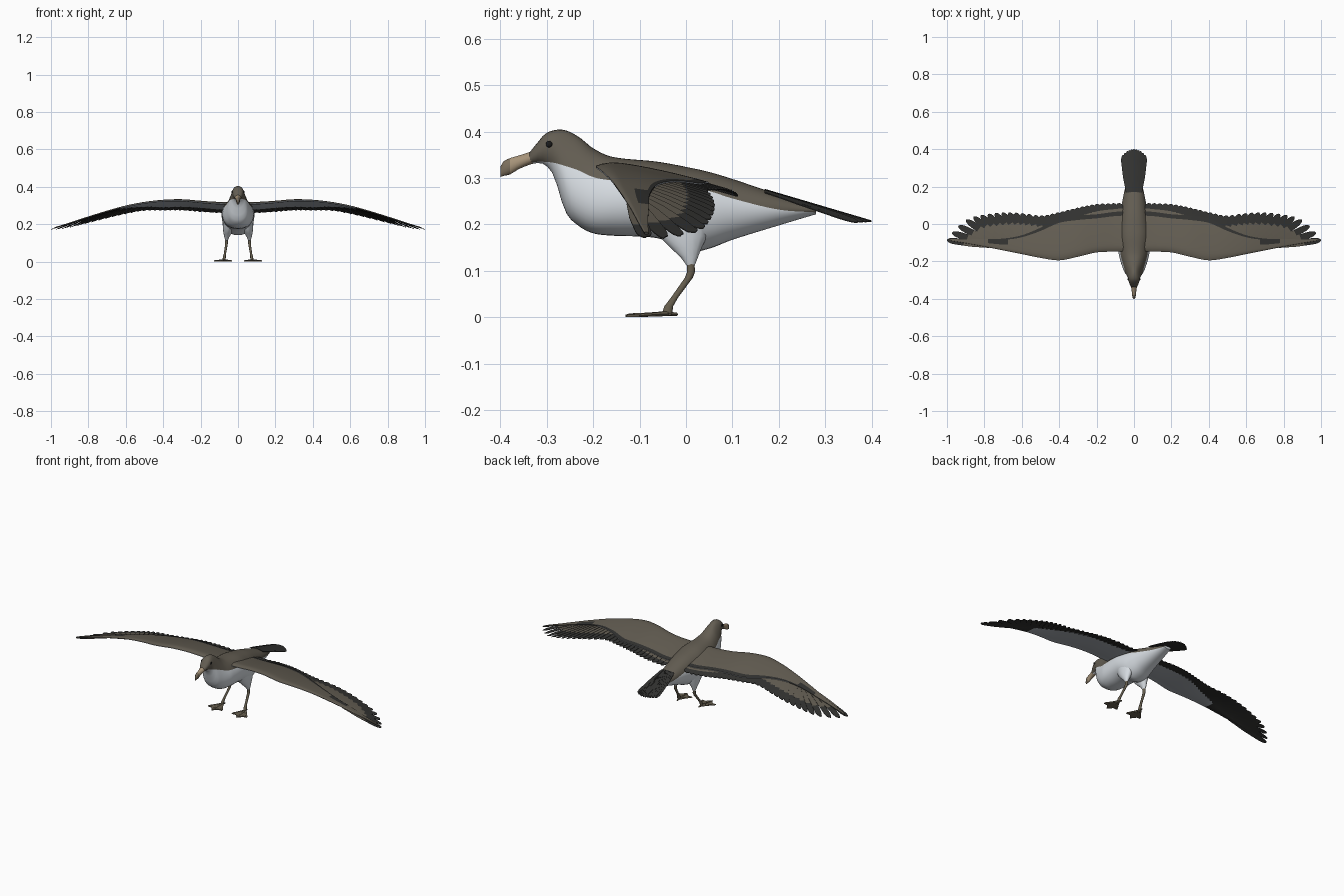
import bpy, bmesh, math
from mathutils import Vector

old = bpy.data.objects.get("Cube")
if old:
    bpy.data.objects.remove(old, do_unlink=True)


def material(name, *rgb):
    m = bpy.data.materials.new(name)
    m.use_nodes = True
    m.diffuse_color = (*rgb, 1)
    m.node_tree.nodes["Principled BSDF"].inputs["Base Color"].default_value = (*rgb, 1)
    return m


brown = material("grey brown plumage", .125, .11, .085)
dark = material("dark flight feather", .032, .032, .03)
white = material("white plumage", .68, .72, .76)
lining = material("wing lining grey", .42, .45, .49)
tan = material("tan beak", .38, .29, .19)
tip_brown = material("beak tip brown", .2, .16, .11)
leg_olive = material("olive leg", .13, .11, .075)
black = material("black eye", .01, .01, .01)


def smooth(keys, x, col=1):
    """Smooth interpolation through table rows, keyed on the first column."""
    x = min(max(x, keys[0][0]), keys[-1][0])
    i = max(k for k in range(len(keys) - 1) if keys[k][0] <= x)

    def slope(k):
        a, b = keys[max(k - 1, 0)], keys[min(k + 1, len(keys) - 1)]
        return (b[col] - a[col]) / (b[0] - a[0])
    p, q = keys[i], keys[i + 1]
    h = q[0] - p[0]
    t = (x - p[0]) / h
    u = 1 - t
    return (u * u * (1 + 2 * t) * p[col] + t * t * (1 + 2 * u) * q[col]
            + h * t * u * (u * slope(i) - t * slope(i + 1)))


def loft(bm, rings, rule=lambda i, j: 0):
    """Skin closed rings in order; rule(ring, side) picks the material."""
    vs = [[bm.verts.new(p) for p in r] for r in rings]
    n = len(vs[0])
    for i in range(len(vs) - 1):
        for j in range(n):
            k = (j + 1) % n
            f = bm.faces.new((vs[i][j], vs[i][k], vs[i + 1][k], vs[i + 1][j]))
            f.material_index = rule(i, j)
    for i, end in ((0, 0), (len(vs) - 2, -1)):
        bm.faces.new(vs[end]).material_index = rule(i, n // 2)


def finish(bm, name, mats, mirror=False, angle=50):
    bmesh.ops.recalc_face_normals(bm, faces=bm.faces)
    me = bpy.data.meshes.new(name)
    bm.to_mesh(me)
    bm.free()
    ob = bpy.data.objects.new(name, me)
    bpy.context.collection.objects.link(ob)
    for m in mats:
        me.materials.append(m)
    if mirror:
        ob.modifiers.new("Mirror", "MIRROR")
    bpy.ops.object.select_all(action="DESELECT")
    ob.select_set(True)
    bpy.context.view_layer.objects.active = ob
    bpy.ops.object.shade_smooth_by_angle(angle=math.radians(angle))
    return ob


# Body and head: y, top, bottom, upper half width, lower half width, colour line
BODY = [(-.34, .352, .328, .014, .013, .33), (-.325, .37, .332, .024, .02, .335),
        (-.305, .394, .329, .031, .026, .335), (-.285, .403, .305, .035, .032, .333),
        (-.26, .403, .228, .036, .06, .326), (-.23, .388, .196, .042, .077, .316),
        (-.2, .364, .181, .055, .086, .302), (-.16, .346, .176, .072, .09, .295),
        (-.06, .335, .17, .086, .089, .288), (.01, .322, .142, .084, .086, .28),
        (.05, .313, .148, .078, .078, .272), (.1, .298, .167, .068, .066, .256),
        (.2, .264, .198, .05, .042, .232), (.28, .236, .222, .028, .02, .226)]
UPPER, LOWER = 9, 12
rings = []
for s in range(61):
    y = -.34 + .62 * s / 60
    top, bot, wt, wb, line = (smooth(BODY, y, c) for c in range(1, 6))
    mid, half = (top + bot) / 2, (top - bot) / 2
    a0 = math.asin(max(-.95, min(.9, (line - mid) / half)))
    angles = [math.pi / 2 + (a0 - math.pi / 2) * k / UPPER for k in range(UPPER)]
    angles += [a0 + (-math.pi / 2 - a0) * k / LOWER for k in range(LOWER + 1)]
    side = []
    for a in angles:
        w = wb + (wt - wb) * (math.sin(a) + 1) / 2
        side.append((w * max(math.cos(a), 0) ** .88, y, mid + half * math.sin(a)))
    rings.append(side + [(-x, yy, z) for x, yy, z in side[-2:0:-1]])
count = len(rings[0])
bm = bmesh.new()
loft(bm, rings, lambda i, j: 0 if j < UPPER or j >= count - UPPER else 1)
finish(bm, "body", [brown, white])

# Hooked beak: y, top, bottom, half width
BEAK = [(-.4, .325, .302, .003), (-.395, .335, .304, .007), (-.38, .343, .307, .01),
        (-.36, .349, .319, .012), (-.335, .357, .329, .016), (-.315, .365, .334, .018)]
rings = []
for s in range(13):
    y = -.4 + .085 * s / 12
    top, bot, w = (smooth(BEAK, y, c) for c in (1, 2, 3))
    rings.append([(w * math.cos(a), y, (top + bot) / 2 + (top - bot) / 2 * math.sin(a))
                  for a in (math.tau * k / 14 for k in range(14))])
bm = bmesh.new()
loft(bm, rings, lambda i, j: 1 if i < 3 else 0)
finish(bm, "beak", [tan, tip_brown])

# Eyes
bm = bmesh.new()
bmesh.ops.create_uvsphere(bm, u_segments=12, v_segments=8, radius=.007)
bmesh.ops.scale(bm, vec=(.5, 1, 1), verts=bm.verts)
bmesh.ops.translate(bm, vec=(.031, -.295, .373), verts=bm.verts)
finish(bm, "eyes", [black], mirror=True)


def tube(bm, path, sides=10):
    """Upright tube through (x, y, z, radius across, radius along)."""
    loft(bm, [[(x + rx * math.cos(a), y + ry * math.sin(a), z)
               for a in (math.tau * k / sides for k in range(sides))]
              for x, y, z, rx, ry in path])


# Feathered thighs
bm = bmesh.new()
tube(bm, [(.05, -.01, .21, .032, .065), (.053, -.006, .175, .028, .052),
          (.056, .0, .15, .021, .034), (.06, .007, .13, .013, .019),
          (.061, .01, .112, .007, .009)], 16)
finish(bm, "thighs", [white], mirror=True)

# Legs
bm = bmesh.new()
tube(bm, [(.061, .01, .125, .007, .008), (.062, .011, .098, .008, .009),
          (.063, .006, .085, .007, .009), (.07, -.025, .042, .006, .008),
          (.073, -.037, .024, .008, .01), (.075, -.042, .004, .008, .012)])
finish(bm, "legs", [leg_olive], mirror=True)

# Webbed feet: web plate, three front toes and a hind toe
bm = bmesh.new()
heel = Vector((.075, -.038, .008))
toes = [Vector(p) for p in ((.033, -.105, .004), (.082, -.13, .004), (.127, -.1, .004))]
web = [heel, toes[0], (toes[0] + toes[1]) / 2 + Vector((0, .014, 0)), toes[1],
       (toes[1] + toes[2]) / 2 + Vector((0, .014, 0)), toes[2]]
loft(bm, [[p + Vector((0, 0, dz)) for p in web] for dz in (-.003, .002)])
for tip in toes + [Vector((.07, -.018, .006))]:
    d = (tip - heel).normalized()
    across = Vector((-d.y, d.x, 0))
    rings = []
    for t, r in ((0, .007), (.5, .005), (.9, .005), (1, .002)):
        c = heel.lerp(tip, t)
        rings.append([c + across * r * math.cos(a) + Vector((0, 0, r * .8 * math.sin(a)))
                      for a in (math.tau * k / 8 for k in range(8))])
    loft(bm, rings)
finish(bm, "feet", [leg_olive], mirror=True)

# Wing tables: x, leading edge y, covert edge y, trailing edge y, height, droop
WING = [(0, -.15, .07, .11, .322, .05), (.1, -.148, .065, .11, .322, .055),
        (.2, -.152, .052, .105, .328, .055), (.3, -.175, .045, .085, .336, .055),
        (.4, -.194, .03, .06, .333, .052), (.5, -.181, -.02, .04, .321, .042),
        (.6, -.161, -.06, .055, .301, .04), (.7, -.141, -.078, .06, .273, .036),
        (.8, -.121, -.08, .045, .242, .03), (.9, -.103, -.082, 0, .209, .02),
        (1, -.086, -.08, -.07, .178, .006)]


def wing_z(x, y):
    lead, _, trail, z, droop = (smooth(WING, x, c) for c in range(1, 6))
    f = min(max((y - lead) / max(trail - lead, .02), 0), 1)
    return z - droop * f ** 1.4


# Wing coverts: a cambered panel, pale below on the inner part
ROWS = 12
rings, spans = [], []
for s in range(65):
    x = .98 * s / 64
    lead, rear = smooth(WING, x, 1), smooth(WING, x, 2)
    thick = .026 * (1 - x) + .004
    top, under = [], []
    for k in range(ROWS + 1):
        f = (k / ROWS) ** 1.3
        y = lead + (rear - lead) * f
        z = wing_z(x, y)
        nose = thick * .35 * (1 - min(f / .15, 1)) ** 2
        top.append((x, y, z - nose))
        under.append((x, y, z - nose - .003 - thick * math.sqrt(f) * (1 - f) * 1.5))
    rings.append(top + under[::-1])
    spans.append(x)


def covert_colour(i, j):
    x = spans[i]
    if j < ROWS:
        patch = .66 < x < .77 and j > ROWS * .55
        edge = j == ROWS - 1 and x < .66
        return 1 if patch or edge else 0
    return 2 if x < .62 else 1


bm = bmesh.new()
loft(bm, rings, covert_colour)
finish(bm, "wing_coverts", [brown, dark, lining], mirror=True)


def feather(bm, root, tip, width, height, band, tilt=.0015):
    """Thin round-ended blade: brown above with a dark band at the tip."""
    root, tip = Vector(root), Vector(tip)
    d = tip - root
    split = max(1 - band / d.length, 0)
    n = Vector((-d.y, d.x)).normalized()
    ts = sorted([0, .2, .4, .6, .8, .88, .94, .98, 1, min(max(split, .01), .97)])
    rings = []
    for t in ts:
        w = width / 2 * min(1, .6 + t)
        if t > .8:
            w *= max(math.sqrt(1 - ((t - .8) / .2) ** 2), .08)
        c = root + d * t
        l, r = c + n * w, c - n * w
        zl, zr = height(l.x, l.y) + tilt, height(r.x, r.y) - tilt
        rings.append([(l.x, l.y, zl), (r.x, r.y, zr),
                      (r.x, r.y, zr - .002), (l.x, l.y, zl - .002)])
    loft(bm, rings, lambda i, j: 0 if j == 0 and ts[i] < split - .005 else 1)


# Flight feathers: place along wing, root x, root y, tip x, tip y
FLIGHT = [(0, .07, -.03, .08, .112), (.14, .18, -.04, .2, .107), (.27, .27, -.05, .3, .088),
          (.4, .37, -.06, .4, .064), (.52, .46, -.08, .5, .045), (.62, .53, -.1, .6, .057),
          (.72, .59, -.11, .7, .061), (.82, .65, -.115, .81, .048),
          (.89, .69, -.12, .89, .026), (.95, .73, -.118, .96, -.03), (1, .77, -.118, 1, -.086)]
N = 30
bm = bmesh.new()
for k in range(N):
    s = k / (N - 1)
    rx, ry, tx, ty = (smooth(FLIGHT, s, c) for c in range(1, 5))
    feather(bm, (rx, ry), (tx, ty), .044 - .01 * s,
            lambda x, y: wing_z(x, y) - .004, .03 + .06 * s)
finish(bm, "flight_feathers", [brown, dark], mirror=True, angle=30)

# Tail fan
bm = bmesh.new()
for k in range(11):
    u = (k - 5) / 5
    feather(bm, (.034 * u, .17), (.058 * u, .4 - .03 * u * u), .03,
            lambda x, y: .267 - .295 * (y - .2) - 3 * x * x, .3, .0008)
finish(bm, "tail", [brown, dark], angle=30)
